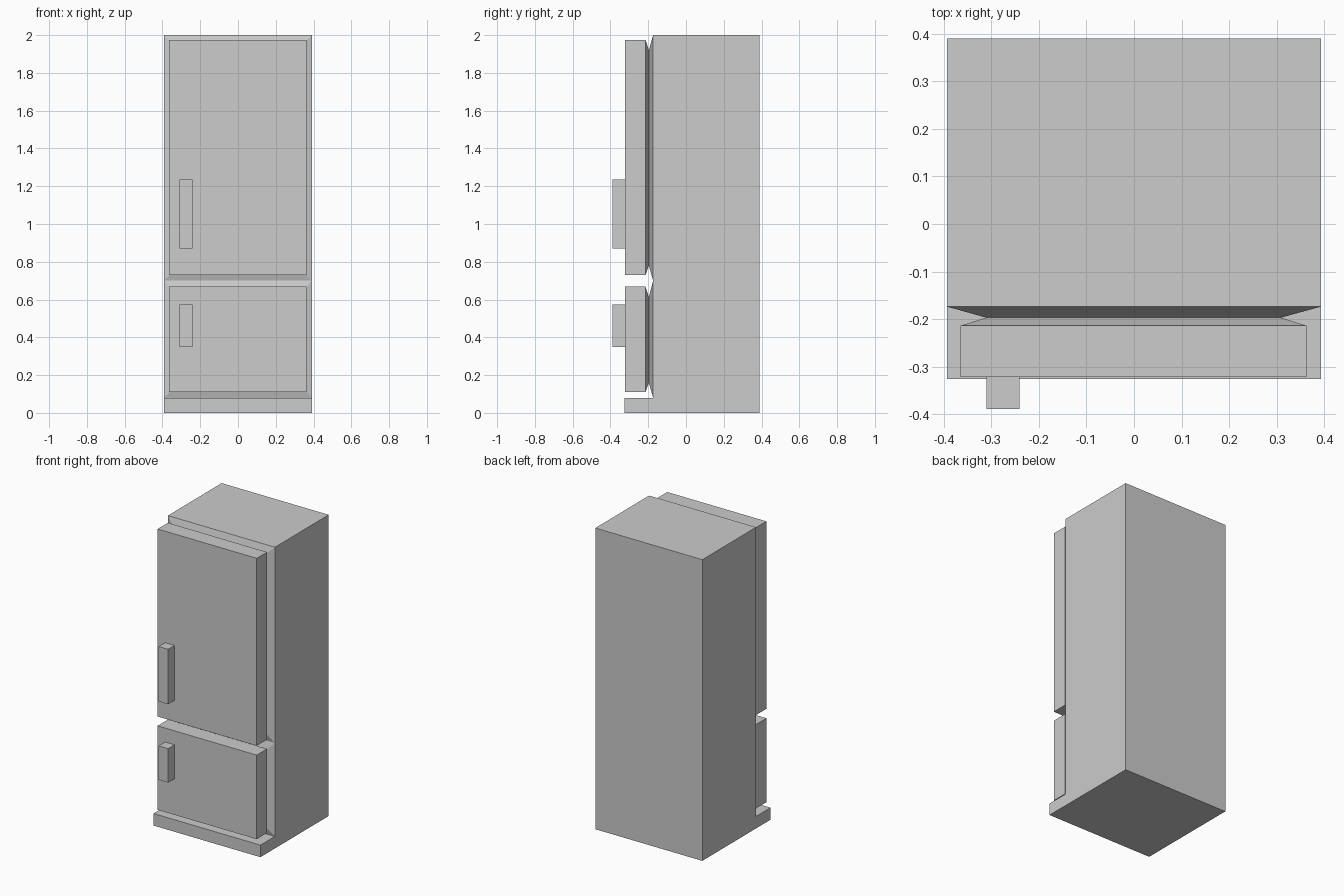
import bpy
import bmesh

cube = bpy.data.objects.get("Cube")
if cube:
    bpy.data.objects.remove(cube, do_unlink=True)

GREY = (0.604, 0.604, 0.604, 1.0)
mat = bpy.data.materials.new("light grey")
mat.use_nodes = True
mat.diffuse_color = GREY
mat.node_tree.nodes["Principled BSDF"].inputs["Base Color"].default_value = GREY


def loft(name, rings, cap_start=True):
    """Join a series of equal-length vertex rings into a flat-shaded object."""
    bm = bmesh.new()
    loops = [[bm.verts.new(p) for p in ring] for ring in rings]
    for a, b in zip(loops, loops[1:]):
        for i in range(len(a)):
            j = (i + 1) % len(a)
            bm.faces.new((a[i], a[j], b[j], b[i]))
    if cap_start:
        bm.faces.new(loops[0])
    bm.faces.new(loops[-1])
    bmesh.ops.recalc_face_normals(bm, faces=bm.faces)
    mesh = bpy.data.meshes.new(name)
    bm.to_mesh(mesh)
    bm.free()
    mesh.materials.append(mat)
    obj = bpy.data.objects.new(name, mesh)
    bpy.context.collection.objects.link(obj)
    return obj


def rect(x0, x1, y, z0, z1):
    """Upright rectangle at depth y."""
    return [(x0, y, z0), (x1, y, z0), (x1, y, z1), (x0, y, z1)]


HALF = 0.393          # half width of the cabinet
BODY_FRONT = -0.174
DOOR_FRONT = -0.322
PLINTH = 0.08         # height of the foot ledge
SPLIT = 0.70          # line between the two compartments

# Cabinet with the foot ledge: an L-shaped side profile drawn across the width
profile = [(0.39, 0), (-0.326, 0), (-0.326, PLINTH),
           (BODY_FRONT, PLINTH), (BODY_FRONT, 2), (0.39, 2)]
loft("cabinet", [[(x, y, z) for y, z in profile] for x in (-HALF, HALF)])

# Each door: opening edge, pinched seal, door back, door front; then its handle
compartments = {
    "upper": ((SPLIT, 2.0), (0.78, 1.92), (0.73, 1.975), (0.87, 1.235)),
    "lower": ((PLINTH, SPLIT), (0.16, 0.613), (0.11, 0.668), (0.35, 0.575)),
}
for label, (opening, seal, door, handle) in compartments.items():
    loft(label + "_door", [
        rect(-HALF, HALF, BODY_FRONT, *opening),
        rect(-0.311, 0.309, -0.197, *seal),
        rect(-0.365, 0.363, -0.214, *door),
        rect(-0.365, 0.363, DOOR_FRONT, *door),
    ], cap_start=False)
    loft(label + "_handle", [
        rect(-0.31, -0.241, y, *handle) for y in (DOOR_FRONT, -0.389)
    ])
